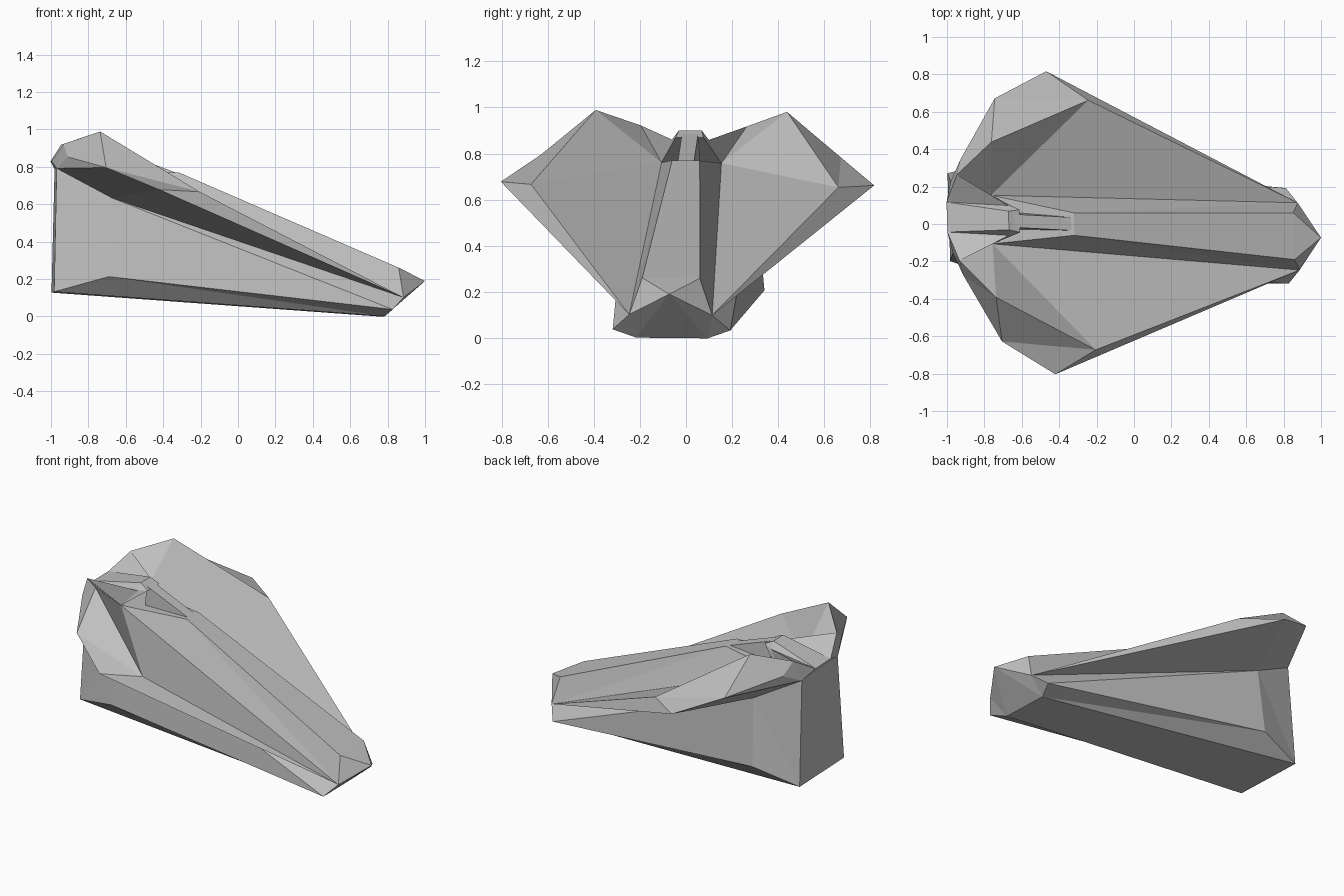
import bpy
import bmesh
from mathutils import Vector

if "Cube" in bpy.data.objects:
    bpy.data.objects.remove(bpy.data.objects["Cube"], do_unlink=True)

# One plain hull colour
grey = bpy.data.materials.new("hull_grey")
grey.use_nodes = True
colour = (0.52, 0.52, 0.52, 1)
grey.diffuse_color = colour
grey.node_tree.nodes["Principled BSDF"].inputs["Base Color"].default_value = colour

# Corners of the left half: x, half width, z
corners = {
    "tip": (1, 0, .19), "nose": (.88, .18, .10),
    "nose_chine": (.82, .255, .035), "nose_keel": (.78, .155, 0),
    "chine": (-.70, .32, .21), "keel": (-.99, .235, .13),
    "armpit": (-.68, .28, .63), "stern": (-.975, .19, .79),
    "root": (-.76, .13, .76), "lead": (-.225, .667, .66),
    "wing_tip": (-.445, .81, .67), "crest": (-.75, .415, .985),
    "trail": (-.725, .65, .79), "heel": (-.92, .31, .85),
    "horn": (-.94, .23, .92), "spine_nose": (.855, .125, .26),
    "spine_end": (-.32, .06, .77), "brow": (-.61, .06, .87),
    "cheek": (-.67, .08, .86), "crown": (-.67, .05, .90),
    "tail": (-1, .08, .83),
    "ridge_low": (-.31, .035, .76), "ridge_high": (-.64, .035, .885),
    "ridge_foot": (-.31, .05, .60), "ridge_heel": (-.64, .05, .70),
}


def place(name, side):
    """Mirror a corner, then apply the slight lean of the whole body."""
    x, y, z = corners[name]
    y *= side
    return Vector((x - .03 * y, y - .018 - .055 * x, z - .01 * y))


def build(name, side_faces, centre_faces=(), sides=(1, -1)):
    """side_faces are mirrored; centre_faces span across to the other side."""
    bm = bmesh.new()
    verts = {}

    def vert(key, side):
        tag = (key, 0 if key == "tip" else side)
        if tag not in verts:
            verts[tag] = bm.verts.new(place(key, side))
        return verts[tag]

    for face in side_faces:
        for side in sides:
            bm.faces.new([vert(k, side) for k in face.split()])
    for face in centre_faces:
        keys = face.split()
        loop = [vert(k, 1) for k in keys]
        loop += [vert(k, -1) for k in reversed(keys) if k != "tip"]
        bm.faces.new(loop)
    bmesh.ops.triangulate(bm, faces=bm.faces[:])
    bmesh.ops.recalc_face_normals(bm, faces=bm.faces[:])
    mesh = bpy.data.meshes.new(name)
    bm.to_mesh(mesh)
    bm.free()
    mesh.materials.append(grey)
    obj = bpy.data.objects.new(name, mesh)
    bpy.context.collection.objects.link(obj)
    return obj


# Main body with chines, flat keel and stern
build("hull",
      ["nose armpit root", "armpit stern root", "nose armpit chine nose_chine",
       "nose_chine chine keel nose_keel", "chine armpit stern keel"],
      ["nose_keel keel", "keel stern", "nose root", "root stern",
       "tip nose nose_chine nose_keel", "tip nose"])

# Raised wings
wing_faces = [
    "nose lead crest root", "root crest horn",
    "nose wing_tip lead", "lead wing_tip trail crest", "crest trail heel horn",
    "nose armpit wing_tip", "armpit trail wing_tip", "armpit stern trail",
    "stern heel trail", "stern horn heel",
    "nose root armpit", "armpit root stern", "stern root horn"]
build("left_wing", wing_faces, sides=(1,))
build("right_wing", wing_faces, sides=(-1,))

# Long tapering spine
build("spine",
      ["spine_nose nose root spine_end", "spine_nose nose tip"],
      ["spine_nose spine_end", "tip spine_nose", "tip nose",
       "nose root", "spine_end root"])

# Narrow ridge joining spine and head
build("ridge",
      ["ridge_low ridge_high ridge_heel ridge_foot"],
      ["ridge_low ridge_high", "ridge_high ridge_heel",
       "ridge_heel ridge_foot", "ridge_foot ridge_low"])

# Head between the wing roots
build("head",
      ["horn root cheek", "horn cheek tail", "cheek crown tail",
       "brow cheek root", "brow crown cheek", "root horn stern",
       "stern horn tail"],
      ["crown tail", "brow crown", "brow root", "stern tail", "root stern"])
